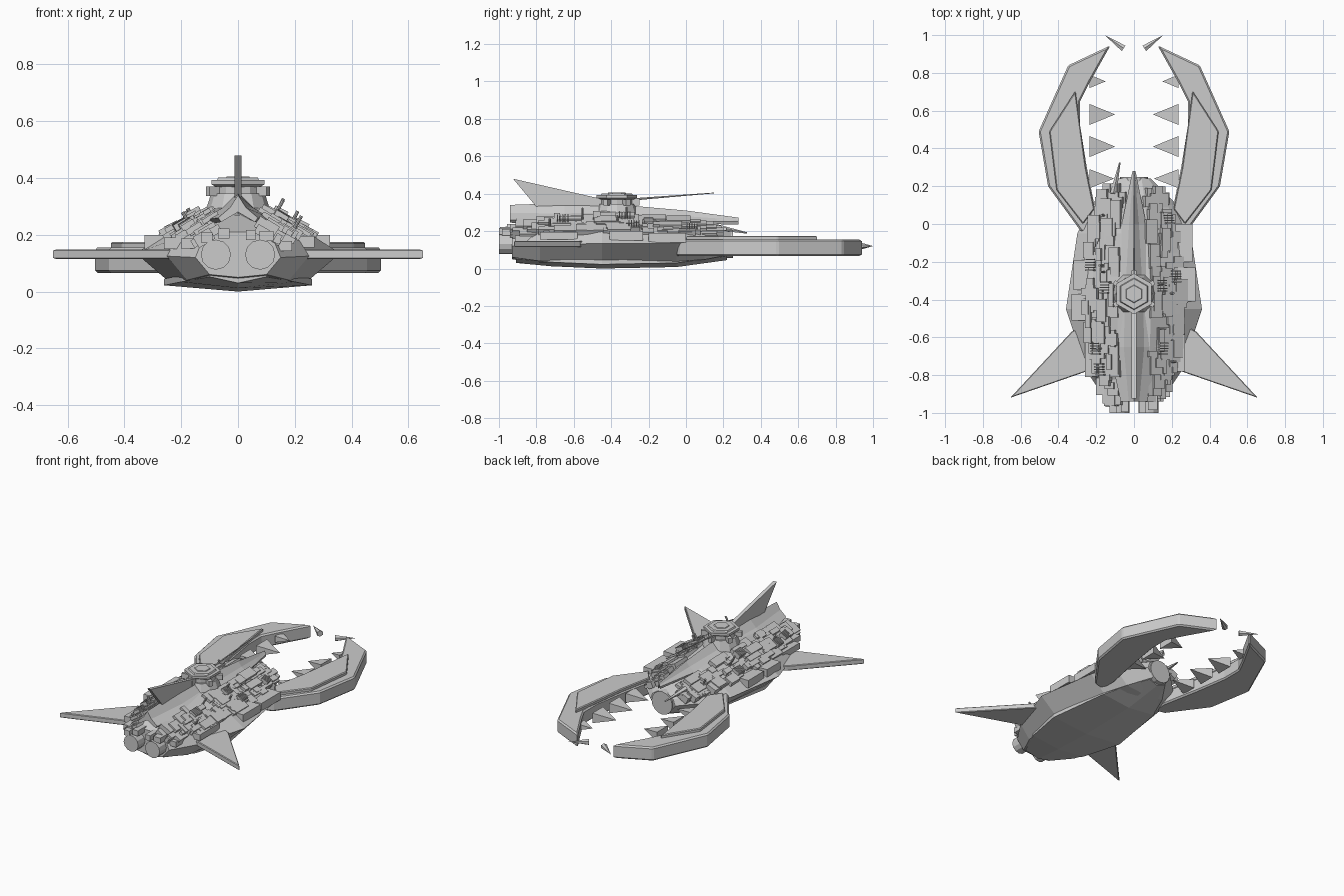
import bpy, bmesh, math, random
from mathutils import Vector, Matrix

if "Cube" in bpy.data.objects:
    bpy.data.objects.remove(bpy.data.objects["Cube"])

random.seed(7)


def finish(name, bm, mirror=False, bevel=0):
    bmesh.ops.recalc_face_normals(bm, faces=bm.faces)
    me = bpy.data.meshes.new(name)
    bm.to_mesh(me)
    bm.free()
    ob = bpy.data.objects.new(name, me)
    bpy.context.collection.objects.link(ob)
    if bevel:
        m = ob.modifiers.new("bevel", 'BEVEL')
        m.width, m.segments = bevel, 1
    if mirror:
        ob.modifiers.new("mirror", 'MIRROR')
    return ob


def loft(name, rings, **kw):
    bm = bmesh.new()
    vs = [[bm.verts.new(p) for p in r] for r in rings]
    n = len(vs[0])
    for a, b in zip(vs, vs[1:]):
        for i in range(n):
            bm.faces.new((a[i], a[(i + 1) % n], b[(i + 1) % n], b[i]))
    bm.faces.new(vs[0])
    bm.faces.new(vs[-1])
    return finish(name, bm, **kw)


def prism(name, pts, z0, z1, **kw):
    return loft(name, [[(x, y, z) for x, y in pts] for z in (z0, z1)], **kw)


def add_cone(bm, a, b, r1, r2, seg, spin=0.0, squash=1.0):
    # tapered cylinder from a to b
    a, b = Vector(a), Vector(b)
    d = b - a
    rot = d.to_track_quat('Z', 'Y').to_matrix().to_4x4()
    m = Matrix.Translation((a + b) / 2) @ Matrix.Diagonal((1, 1, squash, 1)) @ rot @ Matrix.Rotation(spin, 4, 'Z')
    bmesh.ops.create_cone(bm, cap_ends=True, segments=seg, radius1=r1, radius2=r2, depth=d.length, matrix=m)


def add_box(bm, loc, size, tilt=0.0):
    m = Matrix.Translation(loc) @ Matrix.Rotation(tilt, 4, 'Y') @ Matrix.Diagonal((*size, 1))
    bmesh.ops.create_cube(bm, size=1, matrix=m)


# Hull stations: y, edge x/z, mid x/z, top x/z, bottom x/z, keel z
ST = [(-.93, .15, .12, .13, .17, .06, .21, .10, .06, .05),
      (-.78, .25, .125, .21, .19, .08, .27, .18, .04, .025),
      (-.45, .36, .135, .25, .205, .09, .295, .24, .032, .008),
      (-.05, .30, .135, .23, .19, .07, .26, .20, .038, .016),
      (.10, .23, .135, .18, .18, .06, .235, .14, .048, .035),
      (.24, .09, .13, .075, .17, .04, .195, .05, .075, .065)]


def sym(half, y):
    # full ring from a half section that starts on the centre line
    return [(x, y, z) for x, z in half] + [(-x, y, z) for x, z in reversed(half) if x > 0]


loft("hull", [sym([(0, k), (bx, bz), (ex, ez), (mx, mz), (tx, tz)], y)
              for y, ex, ez, mx, mz, tx, tz, bx, bz, k in ST])

# Belly plate, shallow V
loft("belly_plate", [sym([(0, z), (w, z + .022), (w, z + .045), (0, z + .03)], y) for y, w, z in
                     [(-.91, .10, .03), (-.72, .2, .012), (-.45, .26, 0), (-.05, .2, .008), (.22, .06, .045)]])

# Spine roof: creased shell, pointed forward
loft("spine_roof", [sym([(0, a), (w * .4, a - (a - s) * .55), (w, s), (w * .85, s - .015), (0, s + .02)], y)
                    for y, w, a, s in [(-.94, .07, .34, .26), (-.65, .135, .35, .25),
                                       (-.4, .12, .345, .26), (0, .065, .31, .255), (.28, .008, .272, .25)]])

# Dorsal fin
loft("dorsal_fin", [[(x, -.925, .48), (x, -.8, .33), (x, -.42, .32), (x, -.42, .365)] for x in (-.012, .012)])

# Side wings with a raised inner panel
prism("side_wing", [(.20, -.50), (.33, -.57), (.655, -.92), (.25, -.78), (.18, -.75)], .115, .148,
      mirror=True, bevel=.004)

# Pincers: main beam and raised armour plate
prism("pincer", [(.28, -.04), (.455, .2), (.505, .49), (.348, .84), (.125, .945), (.24, .74), (.285, .65),
                 (.285, .52), (.25, .3), (.20, .05), (.20, -.06)], .066, .155, mirror=True, bevel=.009)
prism("pincer_armour", [(.27, .0), (.41, .18), (.448, .49), (.31, .705), (.285, .52), (.255, .3), (.21, .08)],
      .15, .175, mirror=True, bevel=.005)

# Teeth and tip claws
bm = bmesh.new()
for y, h, tip in [(.24, .05, .105), (.41, .055, .1), (.58, .055, .1), (.755, .035, .15)]:
    add_cone(bm, (.235, y, .115), (tip, y, .115), h * 1.414, 0, 4, math.pi / 4, .6)
finish("pincer_teeth", bm, mirror=True)
bm = bmesh.new()
add_cone(bm, (.055, .93, .12), (.155, 1.0, .12), .02, 0, 6)
finish("tip_claws", bm, mirror=True)

# Engines and nose tube
bm = bmesh.new()
add_cone(bm, (.078, -1, .13), (.078, -.85, .13), .053, .053, 12)
finish("engines", bm, mirror=True)
bm = bmesh.new()
add_cone(bm, (0, .05, .13), (0, .25, .13), .075, .075, 16)
finish("nose_tube", bm)

# Turret: cone base, hexagonal stacked rings, lugs and gun
bm = bmesh.new()
c = (0, -.37)
for z0, z1, r0, r1, seg in [(.25, .345, .125, .095, 12), (.34, .37, .085, .085, 12), (.368, .378, .09, .108, 6),
                            (.378, .393, .108, .108, 6), (.393, .402, .085, .08, 6), (.4, .406, .05, .045, 6)]:
    add_cone(bm, (*c, z0), (*c, z1), r0, r1, seg)
for i in range(6):
    a = math.pi * (i / 3 + 1 / 6)
    m = Matrix.Translation((*c, .353)) @ Matrix.Rotation(a, 4, 'Z') @ Matrix.Translation((.1, 0, 0))
    bmesh.ops.create_cube(bm, size=1, matrix=m @ Matrix.Diagonal((.045, .025, .033, 1)))
add_cone(bm, (0, -.28, .37), (0, .15, .404), .006, .002, 6)
finish("turret", bm)


def station(y):
    y = max(ST[0][0], min(ST[-1][0] - .001, y))
    for a, b in zip(ST, ST[1:]):
        if a[0] <= y <= b[0]:
            t = (y - a[0]) / (b[0] - a[0])
            return [p + (q - p) * t for p, q in zip(a, b)]


def slope_point(y, t, side):
    # point and tilt on the upper hull slope, t from mid edge to top edge
    s = station(y)
    mx, mz, tx, tz = s[3:7]
    ang = math.atan2(tz - mz, mx - tx)
    return Vector((side * (mx + (tx - mx) * t), y, mz + (tz - mz) * t)), side * ang


# Surface machinery on both upper slopes
for side, label in ((1, "right"), (-1, "left")):
    bm = bmesh.new()
    for i in range(105):
        y, t = random.uniform(-.9, .16), random.uniform(-.05, .9)
        p, ang = slope_point(y, t, side)
        add_box(bm, p, (random.uniform(.02, .07), random.uniform(.03, .15), random.uniform(.015, .05)), ang)
    # slatted vents
    for k in range(4):
        y0, t = random.uniform(-.8, .05), random.uniform(.1, .7)
        for j in range(5):
            p, ang = slope_point(y0 + j * .014, t, side)
            add_box(bm, p, (.05, .006, .075), ang)
    # masts standing off the slope
    for k in range(4):
        p, ang = slope_point(random.uniform(-.75, .1), random.uniform(.2, .8), side)
        n = Vector((math.sin(ang), 0, math.cos(ang)))
        add_cone(bm, p, p + n * random.uniform(.05, .085), .006, .006, 8)
    finish(label + "_machinery", bm)

# Large flank blocks
bm = bmesh.new()
for x, y, z, sx, sy, sz in [(.26, -.1, .165, .10, .2, .05), (.27, -.32, .175, .11, .18, .05),
                            (-.28, -.44, .175, .10, .14, .05), (-.28, -.27, .17, .08, .16, .05),
                            (.23, -.68, .175, .08, .2, .04), (-.22, -.72, .17, .08, .18, .04)]:
    add_box(bm, (x, y, z), (sx, sy, sz))
finish("flank_blocks", bm)

# Rear ducts above the engines and forward spike
bm = bmesh.new()
for x, y, z, w in [(.045, -.955, .2, .035), (.1, -.94, .195, .05), (-.05, -.95, .205, .04),
                   (-.11, -.955, .19, .04), (.165, -.87, .16, .05), (-.17, -.86, .17, .06)]:
    add_box(bm, (x, y, z), (w, .09, .035))
finish("rear_ducts", bm)
bm = bmesh.new()
add_cone(bm, (-.11, .16, .22), (-.075, .325, .19), .018, .004, 5)
finish("forward_spike", bm)
